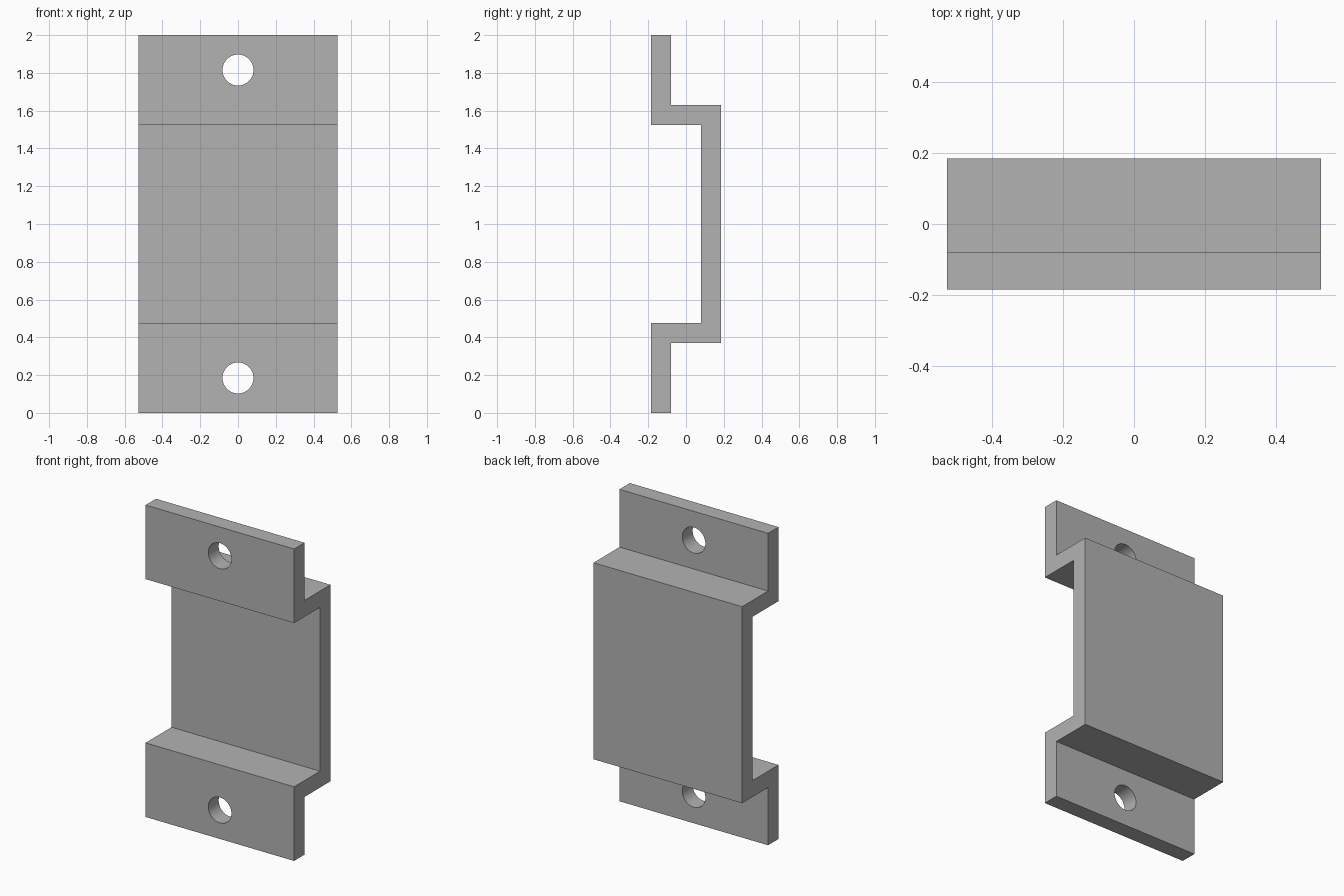
import bpy
import bmesh
from math import radians

cube = bpy.data.objects.get("Cube")
if cube:
    bpy.data.objects.remove(cube, do_unlink=True)

HALF_WIDTH = 0.527
FRONT, BACK = -0.184, 0.184
THICK = 0.105
HEIGHT = 2.0
FLANGE = 0.475      # height of each mounting flange, including the step
HOLE_RADIUS = 0.082
HOLE_INSET = 0.185  # hole centre from the nearest end

# Plain grey finish
grey = bpy.data.materials.new("grey metal")
grey.use_nodes = True
colour = (0.45, 0.45, 0.45, 1)
grey.diffuse_color = colour
grey.node_tree.nodes["Principled BSDF"].inputs["Base Color"].default_value = colour

# Stepped side profile: lower half, then mirrored upwards
lower = [
    (BACK, FLANGE - THICK),
    (FRONT + THICK, FLANGE - THICK),
    (FRONT + THICK, 0),
    (FRONT, 0),
    (FRONT, FLANGE),
    (BACK - THICK, FLANGE),
]
profile = lower + [(y, HEIGHT - z) for y, z in reversed(lower)]

# Extrude the profile across the width
bm = bmesh.new()
face = bm.faces.new([bm.verts.new((-HALF_WIDTH, y, z)) for y, z in profile])
extruded = bmesh.ops.extrude_face_region(bm, geom=[face])["geom"]
moved = [v for v in extruded if isinstance(v, bmesh.types.BMVert)]
bmesh.ops.translate(bm, verts=moved, vec=(2 * HALF_WIDTH, 0, 0))
bmesh.ops.recalc_face_normals(bm, faces=bm.faces)
mesh = bpy.data.meshes.new("bracket")
bm.to_mesh(mesh)
bm.free()
bracket = bpy.data.objects.new("bracket", mesh)
bpy.context.collection.objects.link(bracket)
mesh.materials.append(grey)

# Bolt hole through each flange
for name, z in (("lower", HOLE_INSET), ("upper", HEIGHT - HOLE_INSET)):
    bpy.ops.mesh.primitive_cylinder_add(
        vertices=64, radius=HOLE_RADIUS, depth=THICK * 2,
        location=(0, FRONT + THICK / 2, z), rotation=(radians(90), 0, 0))
    cutter = bpy.context.object
    cutter.name = name + "_hole_cutter"
    cutter.data.materials.append(grey)
    cutter.hide_render = True
    cut = bracket.modifiers.new(name + " hole", "BOOLEAN")
    cut.operation = "DIFFERENCE"
    cut.solver = "EXACT"
    cut.object = cutter
    bpy.context.view_layer.objects.active = bracket
    bpy.ops.object.modifier_apply(modifier=cut.name)
    bpy.data.objects.remove(cutter, do_unlink=True)

# Smooth hole walls, crisp edges
bpy.ops.object.select_all(action="DESELECT")
bracket.select_set(True)
bpy.context.view_layer.objects.active = bracket
bpy.ops.object.shade_smooth_by_angle(angle=radians(30))
